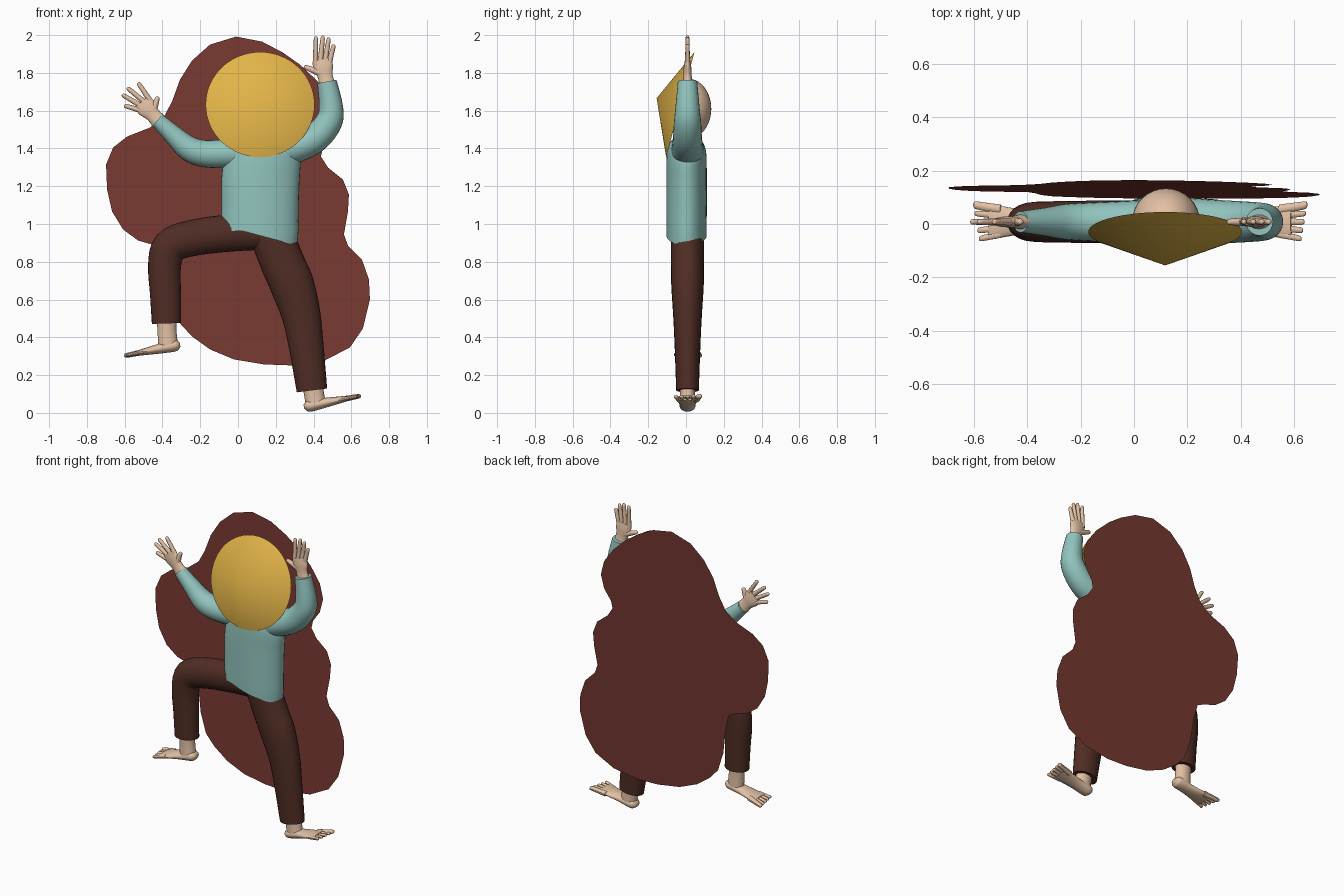
import bpy, bmesh, math
from mathutils import Vector

if "Cube" in bpy.data.objects:
    bpy.data.objects.remove(bpy.data.objects["Cube"])


def material(name, rgb):
    m = bpy.data.materials.new(name)
    lin = [(c / 255 / 12.92) if c < 11 else ((c / 255 + 0.055) / 1.055) ** 2.4 for c in rgb]
    m.diffuse_color = (*lin, 1)
    m.use_nodes = True
    m.node_tree.nodes["Principled BSDF"].inputs["Base Color"].default_value = m.diffuse_color
    return m


SKIN = material("skin", (226, 192, 164))
SHIRT = material("teal cloth", (146, 196, 190))
TROUSERS = material("dark brown cloth", (80, 45, 36))
STRAW = material("straw yellow", (226, 180, 72))
ROCK = material("red brown rock", (118, 56, 49))

S = 189.0        # sketch units per model unit; sketch origin is upper left of front view
MID_Y = 0.008    # depth of the limbs


def px(x, z):
    return (x - 238) / S, (413.5 - z) / S


def finish(ob, mat, angle=40):
    ob.data.materials.append(mat)
    bpy.ops.object.select_all(action='DESELECT')
    ob.select_set(True)
    bpy.context.view_layer.objects.active = ob
    bpy.ops.object.shade_smooth_by_angle(angle=math.radians(angle))
    return ob


def from_bmesh(name, bm, mat, angle=40):
    me = bpy.data.meshes.new(name)
    bm.to_mesh(me)
    bm.free()
    ob = bpy.data.objects.new(name, me)
    bpy.context.collection.objects.link(ob)
    return finish(ob, mat, angle)


def spline(pts, steps):
    """Catmull-Rom through tuples of any length."""
    out = []
    for i in range(len(pts) - 1):
        a, b, c, d = (pts[max(i - 1, 0)], pts[i], pts[i + 1], pts[min(i + 2, len(pts) - 1)])
        for k in range(steps):
            t = k / steps
            out.append(tuple(0.5 * (2 * q + (r - p) * t + (2 * p - 5 * q + 4 * r - s) * t * t
                                    + (3 * q - p - 3 * r + s) * t ** 3)
                             for p, q, r, s in zip(a, b, c, d)))
    return out + [tuple(pts[-1])]


def tube(name, pts, mat, flat=1.0, y=MID_Y, start=None, sides=24, steps=4):
    """Elliptical tube through (x, z, radius[, depth radius[, y]]) sketch points."""
    full = []
    for p in pts:
        x, z = px(p[0], p[1])
        full.append((x, z, p[2] / S, p[3] if len(p) > 3 else p[2] / S * flat,
                     p[4] if len(p) > 4 else y))
    path = spline(full, steps)
    bm = bmesh.new()
    rings = []
    for i, (x, z, r, ry, yy) in enumerate(path):
        a, b = path[max(i - 1, 0)], path[min(i + 1, len(path) - 1)]
        t = Vector((b[0] - a[0], b[1] - a[1]))
        if i == 0 and start:
            t = Vector(start)
        t.normalize()
        n = (t.y, -t.x)
        ring = []
        for k in range(sides):
            u = 2 * math.pi * k / sides
            ring.append(bm.verts.new((x + n[0] * r * math.cos(u), yy + ry * math.sin(u),
                                      z + n[1] * r * math.cos(u))))
        rings.append(ring)
    for a, b in zip(rings, rings[1:]):
        for k in range(sides):
            j = (k + 1) % sides
            bm.faces.new((a[k], a[j], b[j], b[k]))
    bm.faces.new(rings[0])
    bm.faces.new(rings[-1])
    bmesh.ops.recalc_face_normals(bm, faces=bm.faces[:])
    return from_bmesh(name, bm, mat)


def lerp(a, b, t):
    return a[0] + (b[0] - a[0]) * t, a[1] + (b[1] - a[1]) * t


def digit(name, a, b, r0, r1, ya=MID_Y, yb=MID_Y, flat=0.95):
    """Tapered finger or toe with a rounded tip."""
    pts = []
    for t, k in ((0, 1), (0.5, 1), (0.88, 1), (0.97, 0.75), (1, 0.3)):
        r = (r0 + (r1 - r0) * t) * k
        pts.append((*lerp(a, b, t), r, r / S * flat, ya + (yb - ya) * t))
    tube(name, pts, SKIN, sides=10, steps=2)


def hand(side, wrist, knuckle, tips, thumb):
    d = Vector(knuckle) - Vector(wrist)
    d.normalize()
    n = Vector((-d.y, d.x))
    if n.dot(Vector(tips[0]) - Vector(tips[-1])) < 0:
        n = -n
    tube(side + "_palm", [(*wrist, 8, 0.028), (*lerp(wrist, knuckle, 0.35), 7.5, 0.022),
                          (*lerp(wrist, knuckle, 0.75), 10, 0.02),
                          (*lerp(wrist, knuckle, 1.1), 9, 0.013)], SKIN)
    for i, tip in enumerate(tips):
        base = Vector(knuckle) + n * (7.2 - 4.8 * i) - d * 2
        digit(f"{side}_finger_{i + 1}", tuple(base), tip, 2.8, 2.1)
    digit(side + "_thumb", lerp(wrist, knuckle, 0.4), thumb, 4.2, 2.2)


def foot(side, heel, toe):
    prof = ((0, 2, 0.02), (0.03, 4, 0.032), (0.1, 6, 0.042), (0.36, 5, 0.045),
            (0.62, 3.5, 0.058), (0.8, 2.5, 0.064))
    tube(side + "_foot", [(*lerp(heel, toe, t), r, ry) for t, r, ry in prof], SKIN)
    # five toes, the big one nearest the rock
    for i in range(5):
        r = 3.0 if i == 0 else 2.2
        yb = MID_Y + 0.064 - 0.032 * i
        ya = MID_Y + 0.046 - 0.023 * i
        digit(f"{side}_toe_{i + 1}", lerp(heel, toe, 0.65), lerp(heel, toe, 1 - 0.018 * i),
              r, r * 0.75, ya, yb, 1.25)


# rock silhouette: a flat sheet leaning slightly back
outline = [(236, 37), (262, 42), (283, 53), (300, 65), (318, 82), (331, 100), (336, 118),
           (332, 135), (323, 148), (321, 157), (328, 168), (343, 180), (349, 195), (348, 212),
           (344, 235), (348, 246), (362, 260), (369, 280), (370, 300), (363, 329), (350, 348),
           (325, 361), (292, 366), (264, 365), (234, 360), (210, 350), (192, 337), (180, 324),
           (172, 300), (168, 270), (163, 250), (152, 245), (138, 241), (123, 230), (112, 212),
           (107, 190), (106, 165), (113, 148), (127, 137), (150, 128), (164, 117), (172, 102),
           (180, 80), (192, 61), (210, 45)]
bm = bmesh.new()
verts = []
for p in outline:
    x, z = px(*p)
    verts.append(bm.verts.new((x, 0.137 + 0.04 * (z - 1.3), z)))
bm.faces.new(verts)
from_bmesh("rock_sheet", bm, ROCK)

# shirt
tube("shirt_body", [(259.5, 236, 39, 0.106), (260, 212, 38.5, 0.107), (260.5, 180, 39, 0.107),
                    (263, 160, 38, 0.106), (265, 149, 35, 0.1), (266, 141, 27, 0.08)],
     SHIRT, y=0.003, start=(20, 75), sides=40)
tube("left_sleeve", [(255, 152, 16), (226, 154, 14.5), (204, 154, 13.5), (189, 149, 12.5),
                     (175, 137, 10), (157.5, 120.5, 7.5)], SHIRT)
tube("right_sleeve", [(278, 152, 17), (298, 147, 15.5), (316, 138, 14.5), (329, 122, 13.5),
                      (331, 107, 12), (327, 82, 9.7)], SHIRT)

# trousers
tube("left_trouser_leg", [(266, 232, 18), (225, 234, 18.5), (190, 239, 18), (170, 247, 17.5),
                          (164.5, 266, 16.5), (165.5, 295, 15.5), (166.5, 324, 14.7)],
     TROUSERS, flat=0.82)
tube("right_trouser_leg", [(268, 226, 22), (282, 262, 22), (292, 285, 22), (301, 315, 19.5),
                           (306, 345, 17.5), (312, 391, 15.3)], TROUSERS, flat=0.74)

# ankles and feet
tube("left_ankle", [(166.5, 318, 10, 0.042), (167, 332, 9.5, 0.04), (168, 346, 10, 0.042)], SKIN)
tube("right_ankle", [(312, 382, 10, 0.042), (314, 394, 10, 0.04), (316, 406, 10, 0.042)], SKIN)
foot("left", (180, 345), (124, 356.5))
foot("right", (304, 407.5), (361, 396.3))

# hands
hand("left", (158, 121), (143, 104), [(138, 83), (127, 88), (122, 95), (124, 106)], (158, 97))
hand("right", (327, 84), (322, 62), [(316, 37), (323, 36), (329, 38), (334, 45)], (304, 67))

# head and neck
bpy.ops.mesh.primitive_uv_sphere_add(segments=32, ring_count=20, location=(0.12, 0.01, 1.61))
head = bpy.context.object
head.name = "head"
head.scale = (0.127, 0.124, 0.16)
finish(head, SKIN)
tube("neck", [(261, 148, 11), (261, 125, 11)], SKIN)

# cone hat, open at the back
tilt = math.atan2(0.965, 0.26)
axis = Vector((0, -math.sin(tilt), math.cos(tilt)))
h = 0.13
bpy.ops.mesh.primitive_cone_add(vertices=64, radius1=0.2885, radius2=0, depth=h,
                                end_fill_type='NOTHING', rotation=(tilt, 0, 0),
                                location=Vector((0.117, -0.03, 1.632)) + axis * h / 2)
hat = bpy.context.object
hat.name = "cone_hat"
finish(hat, STRAW)
